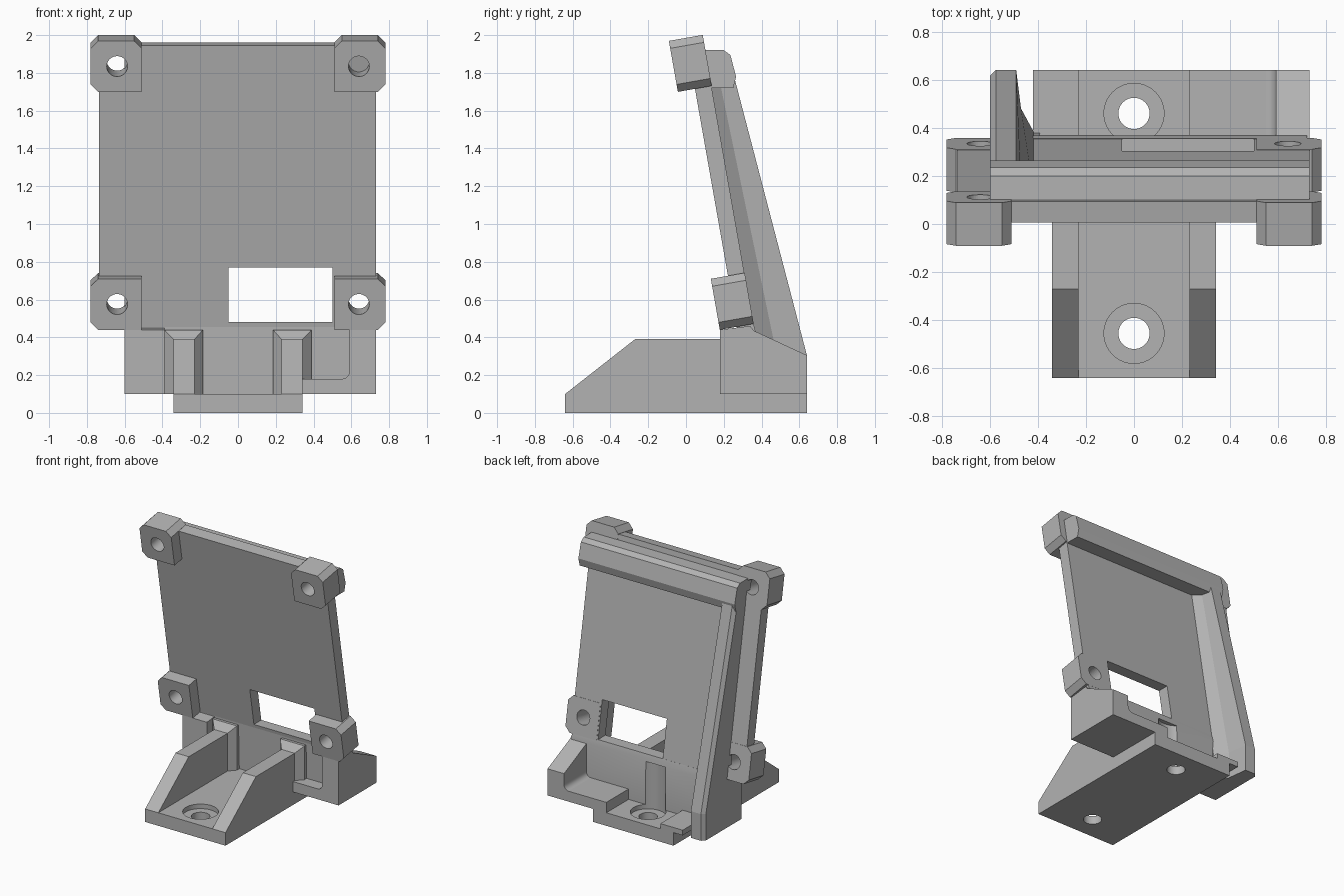
import bpy
import bmesh
import math
from mathutils import Matrix

cube = bpy.data.objects.get("Cube")
if cube:
    bpy.data.objects.remove(cube, do_unlink=True)

grey = bpy.data.materials.new("plain grey")
grey.use_nodes = True
COLOUR = (0.45, 0.45, 0.45, 1)
grey.diffuse_color = COLOUR
grey.node_tree.nodes["Principled BSDF"].inputs["Base Color"].default_value = COLOUR

# Frame of the leaning plate: local z runs up the plate, local y points to its back
TILT = Matrix.Translation((0, 0.35, 0)) @ Matrix.Rotation(math.radians(10), 4, "X")
THICK = 0.088


def loft(name, rings, frame=None):
    """Skin a list of equal-length rings and cap both ends."""
    bm = bmesh.new()
    loops = [[bm.verts.new(p) for p in ring] for ring in rings]
    n = len(loops[0])
    for lo, hi in zip(loops, loops[1:]):
        for i in range(n):
            j = (i + 1) % n
            bm.faces.new((lo[i], lo[j], hi[j], hi[i]))
    bm.faces.new(loops[0])
    bm.faces.new(loops[-1])
    bmesh.ops.recalc_face_normals(bm, faces=bm.faces)
    if frame:
        bm.transform(frame)
    mesh = bpy.data.meshes.new(name)
    bm.to_mesh(mesh)
    bm.free()
    mesh.materials.append(grey)
    obj = bpy.data.objects.new(name, mesh)
    bpy.context.collection.objects.link(obj)
    return obj


def prism(name, pts, axis, a, b, frame=None):
    """Extrude a 2D outline along an axis from a to b."""
    def place(p, d):
        q = list(p)
        q.insert("xyz".index(axis), d)
        return q
    return loft(name, [[place(p, d) for p in pts] for d in (a, b)], frame)


def box(name, x, y, z):
    return prism(name, [(x[0], y[0]), (x[1], y[0]), (x[1], y[1]), (x[0], y[1])], "z", *z)


def rod(name, centre, r, axis, a, b, frame=None):
    steps = [math.tau * i / 40 for i in range(40)]
    pts = [(centre[0] + r * math.cos(t), centre[1] + r * math.sin(t)) for t in steps]
    return prism(name, pts, axis, a, b, frame)


def cut(obj, cutter):
    cutter.hide_render = True
    mod = obj.modifiers.new("cut", "BOOLEAN")
    mod.operation = "DIFFERENCE"
    mod.solver = "EXACT"
    mod.object = cutter
    bpy.context.view_layer.objects.active = obj
    bpy.ops.object.modifier_apply(modifier=mod.name)
    bpy.data.objects.remove(cutter, do_unlink=True)


def window():
    return box("window_cutter", (-0.05, 0.5), (-0.2, 0.8), (0.482, 0.77))


def smooth(obj):
    bpy.ops.object.select_all(action="DESELECT")
    obj.select_set(True)
    bpy.context.view_layer.objects.active = obj
    bpy.ops.object.shade_smooth_by_angle(angle=math.radians(30))


# Leaning plate with its window
plate = prism("plate", [(-0.735, 0.463), (0.73, 0.463), (0.73, 1.975), (-0.735, 1.975)],
              "y", 0, THICK, TILT)
cut(plate, window())

# Four chamfered mounting bosses, bored through
C = 0.04
for side, s in (("right", -1), ("left", 1)):
    for level, lo, hi in (("lower", 0.463, 0.737), ("upper", 1.742, 2.016)):
        inner = [(0.51, hi)] if level == "lower" else [(0.51 + C, hi), (0.51, hi - C)]
        outline = [(0.51, lo), (0.78 - C, lo), (0.78, lo + C), (0.78, hi - C), (0.78 - C, hi)]
        outline = [(s * x, u) for x, u in outline + inner]
        boss = prism(f"{level}_{side}_boss", outline, "y", -0.092, THICK + 0.002, TILT)
        centre = (s * 0.64, (lo + hi) / 2)
        cut(boss, rod("bore", centre, 0.055, "y", -0.3, 0.3, TILT))
        cut(plate, rod("bore", centre, 0.055, "y", -0.3, 0.3, TILT))
        smooth(boss)

# Base tongue with two counterbored screw holes
base = box("base", (-0.342, 0.342), (-0.64, 0.64), (0, 0.1))
for y in (-0.455, 0.46):
    cut(base, rod("screw_hole", (0, y), 0.065, "z", -0.1, 0.3))
    cut(base, rod("counterbore", (0, y), 0.125, "z", 0.065, 0.3))
smooth(base)

# Upright wall under the plate, relieved for the rear screw
wall = prism("lower_wall", [(0.28, 0.1), (0.37, 0.1), (0.368, 0.43), (0.355, 0.482), (0.27, 0.482)],
             "x", -0.59, 0.72)
cut(wall, rod("screw_relief", (0, 0.46), 0.125, "z", 0.05, 0.43))
smooth(wall)

# Sloped gussets along the base, flaring where they reach the wall
gusset = [(-0.64, 0.1), (-0.27, 0.39), (0.3, 0.39), (0.3, 0.1)]
for side, s in (("right", -1), ("left", 1)):
    prism(f"{side}_gusset", gusset, "x", s * 0.23, s * 0.342)
    rings = []
    for y, x0, x1, top in ((0.2, 0.23, 0.342, 0.39), (0.25, 0.185, 0.39, 0.44), (0.31, 0.185, 0.39, 0.44)):
        rings.append([(s * x0, y, 0.1), (s * x1, y, 0.1), (s * x1, y, top), (s * x0, y, top)])
    loft(f"{side}_gusset_flare", rings)

# Left foot block, cable channel floor and its rounded corner
prism("left_foot", [(0.18, 0.1), (0.64, 0.1), (0.64, 0.305), (0.36, 0.435), (0.34, 0.46), (0.18, 0.44)],
      "x", 0.59, 0.73)
box("channel_floor", (0.23, 0.59), (0.18, 0.64), (0.1, 0.18))
arc = [math.radians(270 + 15 * i) for i in range(7)]
corner = [(0.55 + 0.04 * math.cos(t), 0.22 + 0.04 * math.sin(t)) for t in arc]
smooth(prism("channel_corner", corner + [(0.592, 0.178)], "y", 0.18, 0.64))

# Right foot block and low ledge beside the rib
prism("right_foot", [(0.18, 0.1), (0.38, 0.1), (0.36, 0.46), (0.18, 0.44)], "x", -0.6, -0.39)
box("right_ledge", (-0.42, -0.23), (0.36, 0.64), (0.1, 0.14))

# Tapering side rib behind the plate
rings = []
for z, front, back in ((0.1, 0.35, 0.64), (0.305, 0.35, 0.64), (1.76, 0.11, 0.26)):
    depth = back - front
    rings.append([(-0.6, front, z), (-0.6, back - 0.025, z), (-0.575, back, z), (-0.49, back, z),
                  (-0.47, back - 0.55 * depth, z), (-0.415, front + 0.1 * depth, z), (-0.415, front, z)])
loft("side_rib", rings)

# Top rib across the back of the plate
prism("top_rib", [(0.05, 1.92), (0.2, 1.92), (0.235, 1.895), (0.265, 1.78), (0.25, 1.72), (0.11, 1.72)],
      "x", -0.6, 0.73)
